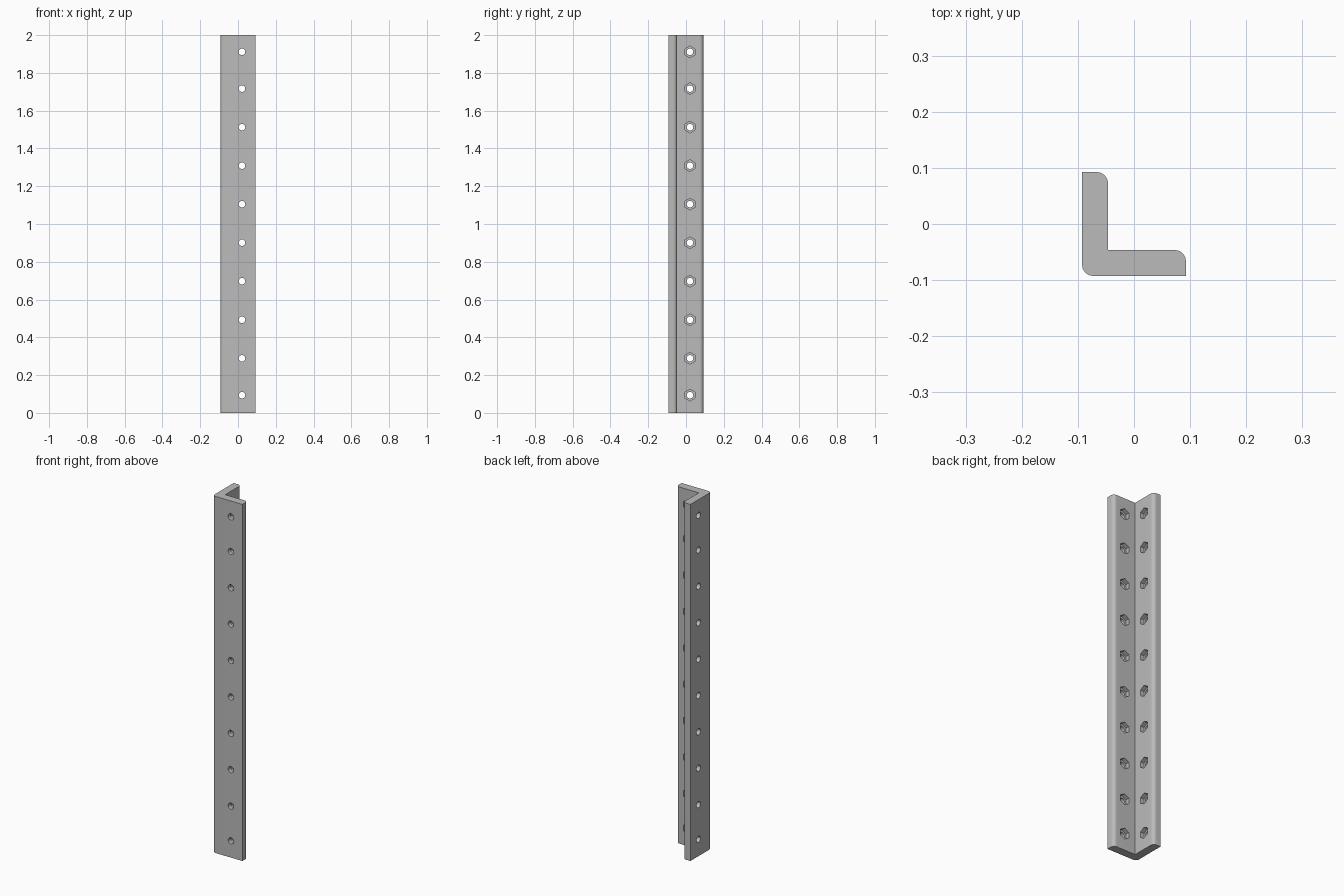
import bpy
import bmesh
from mathutils import Matrix, Vector

cube = bpy.data.objects.get("Cube")
if cube:
    bpy.data.objects.remove(cube, do_unlink=True)

HALF, THICK, LENGTH = 0.0925, 0.046, 2.0
INNER = THICK - HALF            # inner face of each flange
HOLE_POS = 0.021                # hole line along each flange
HEIGHTS = [0.094] + [0.289 + 0.204 * i for i in range(8)] + [1.911]

steel = bpy.data.materials.new("grey steel")
steel.use_nodes = True
grey = (0.5, 0.5, 0.5, 1.0)
steel.diffuse_color = grey
steel.node_tree.nodes["Principled BSDF"].inputs["Base Color"].default_value = grey


def add_object(name, bm):
    bmesh.ops.recalc_face_normals(bm, faces=bm.faces)
    mesh = bpy.data.meshes.new(name)
    bm.to_mesh(mesh)
    bm.free()
    mesh.materials.append(steel)
    obj = bpy.data.objects.new(name, mesh)
    bpy.context.collection.objects.link(obj)
    return obj


def prism_cutter(name, sides, radius, start, end):
    """Rows of prisms through both flanges, with a corner pointing up."""
    bm = bmesh.new()
    up = Vector((0, 0, 1))
    for axis, along in ((Vector((1, 0, 0)), Vector((0, 1, 0))),
                        (Vector((0, 1, 0)), Vector((1, 0, 0)))):
        turn = Matrix((up.cross(axis), up, axis)).transposed().to_4x4()
        for z in HEIGHTS:
            centre = axis * (start + end) / 2 + along * HOLE_POS + up * z
            bmesh.ops.create_cone(bm, cap_ends=True, segments=sides,
                                  radius1=radius, radius2=radius, depth=end - start,
                                  matrix=Matrix.Translation(centre) @ turn)
    cutter = add_object(name, bm)
    cutter.hide_render = True
    return cutter


# Angle bar: L profile pulled upward
bm = bmesh.new()
profile = [(-HALF, -HALF), (HALF, -HALF), (HALF, INNER),
           (INNER, INNER), (INNER, HALF), (-HALF, HALF)]
base = bm.faces.new([bm.verts.new((x, y, 0)) for x, y in profile])
top = bmesh.ops.extrude_face_region(bm, geom=[base])["geom"]
bmesh.ops.translate(bm, vec=(0, 0, LENGTH),
                    verts=[v for v in top if isinstance(v, bmesh.types.BMVert)])

# Rounded heel and inner toes
rounded = [(-HALF, -HALF), (HALF, INNER), (INNER, HALF)]


def is_rounded(edge):
    a, b = (v.co for v in edge.verts)
    return abs(a.z - b.z) > 1 and any((a.xy - Vector(p)).length < 1e-4 for p in rounded)


bmesh.ops.bevel(bm, geom=[e for e in bm.edges if is_rounded(e)], offset=0.02,
                segments=8, profile=0.5, affect='EDGES')
bar = add_object("angle_bar", bm)

# Round through holes and hexagonal nut pockets on the inner faces
cutters = [prism_cutter("bolt_holes", 24, 0.0175, -HALF - 0.02, INNER + 0.02),
           prism_cutter("nut_pockets", 6, 0.031, INNER - 0.023, INNER + 0.02)]
for cutter in cutters:
    mod = bar.modifiers.new(cutter.name, 'BOOLEAN')
    mod.operation = 'DIFFERENCE'
    mod.solver = 'EXACT'
    mod.object = cutter

bpy.context.view_layer.update()
graph = bpy.context.evaluated_depsgraph_get()
finished = bpy.data.meshes.new_from_object(bar.evaluated_get(graph))
bar.modifiers.clear()
bar.data = finished
for cutter in cutters:
    bpy.data.objects.remove(cutter, do_unlink=True)

# Smooth the rounds, keep the edges crisp
bpy.ops.object.select_all(action='DESELECT')
bar.select_set(True)
bpy.context.view_layer.objects.active = bar
bpy.ops.object.shade_smooth_by_angle()
